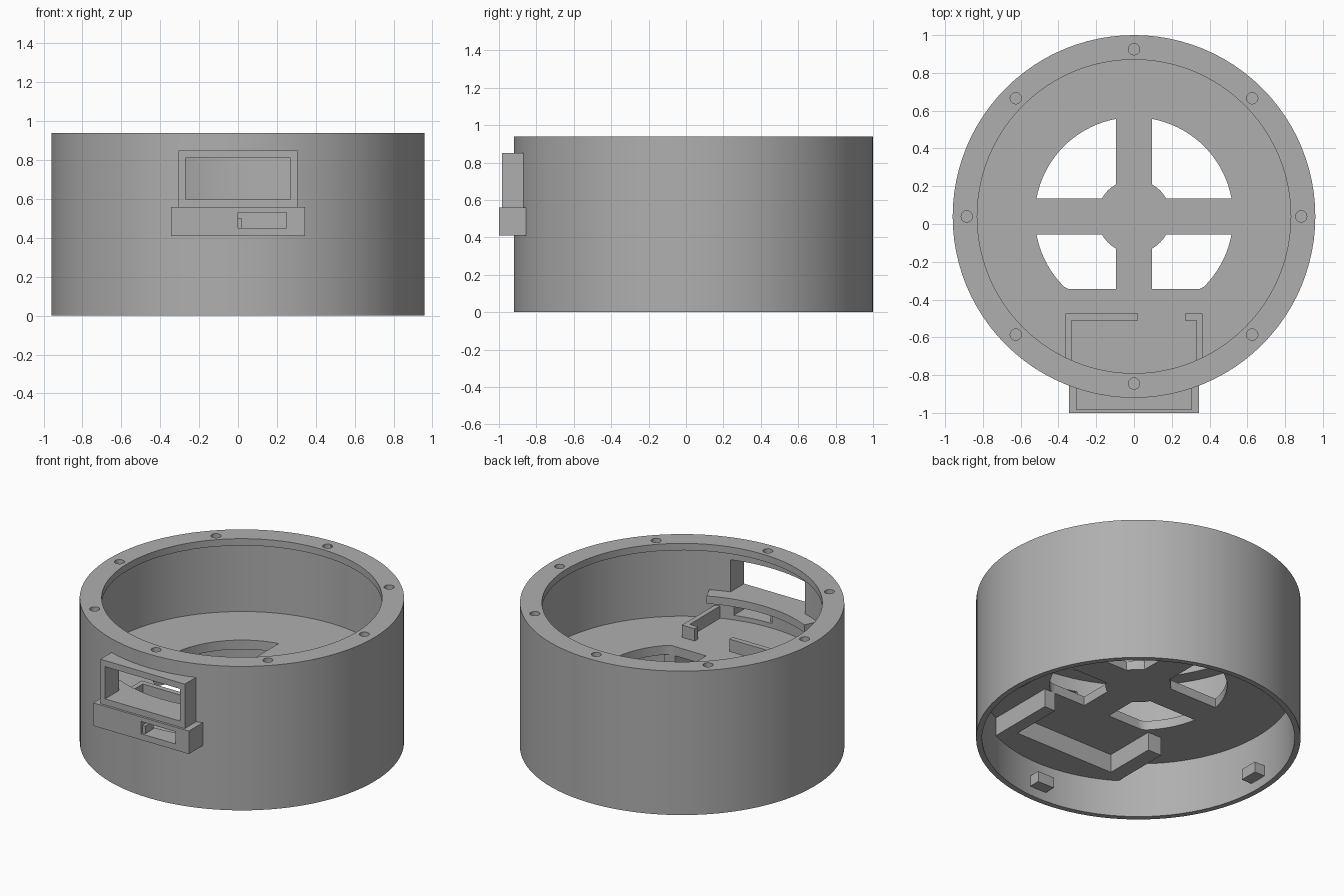
import bpy, bmesh
from math import sin, cos, pi, asin, radians

if "Cube" in bpy.data.objects:
    bpy.data.objects.remove(bpy.data.objects["Cube"])

CY = 0.04            # y of the housing axis
SEG = 96
OUTER, INNER, LIP = 0.96, 0.925, 0.83
HEIGHT = 0.94
FLOOR_LOW, FLOOR_TOP = 0.36, 0.42

grey = bpy.data.materials.new("plain grey")
grey.use_nodes = True
grey.diffuse_color = (0.43, 0.43, 0.43, 1)
grey.node_tree.nodes["Principled BSDF"].inputs["Base Color"].default_value = grey.diffuse_color


def finish(name, bm):
    bmesh.ops.recalc_face_normals(bm, faces=bm.faces)
    mesh = bpy.data.meshes.new(name)
    bm.to_mesh(mesh)
    bm.free()
    mesh.materials.append(grey)
    obj = bpy.data.objects.new(name, mesh)
    bpy.context.collection.objects.link(obj)
    return obj


def prism(name, points, z0, z1):
    """Extrude a flat outline from z0 to z1."""
    bm = bmesh.new()
    face = bm.faces.new([bm.verts.new((x, y, z0)) for x, y in points])
    top = bmesh.ops.extrude_face_region(bm, geom=[face])["geom"]
    for v in top:
        if isinstance(v, bmesh.types.BMVert):
            v.co.z = z1
    return finish(name, bm)


def box(name, x0, x1, y0, y1, z0, z1):
    return prism(name, [(x0, y0), (x1, y0), (x1, y1), (x0, y1)], z0, z1)


def arc(r, a0, a1, n):
    return [(r * cos(a0 + (a1 - a0) * i / n), CY + r * sin(a0 + (a1 - a0) * i / n))
            for i in range(n + 1)]


def disc(name, r, z0, z1, n=SEG):
    return prism(name, arc(r, 0, 2 * pi * (n - 1) / n, n - 1), z0, z1)


def lathe(name, profile):
    """Spin a closed (radius, z) profile about the housing axis."""
    bm = bmesh.new()
    rings = [[bm.verts.new((r * cos(2 * pi * i / SEG), CY + r * sin(2 * pi * i / SEG), z))
              for r, z in profile] for i in range(SEG)]
    k = len(profile)
    for i in range(SEG):
        a, b = rings[i], rings[(i + 1) % SEG]
        for j in range(k):
            bm.faces.new((a[j], b[j], b[(j + 1) % k], a[(j + 1) % k]))
    return finish(name, bm)


def boolean(obj, tool, operation="DIFFERENCE"):
    bpy.ops.object.select_all(action="DESELECT")
    bpy.context.view_layer.objects.active = obj
    obj.select_set(True)
    mod = obj.modifiers.new("cut", "BOOLEAN")
    mod.operation, mod.solver, mod.object = operation, "EXACT", tool
    bpy.ops.object.modifier_apply(modifier=mod.name)
    bpy.data.objects.remove(tool)


def window_cutter():
    return box("window_cutter", -0.27, 0.27, -1.2, -0.6, 0.60, 0.81)


def slot_cutter():
    return box("slot_cutter", 0.0, 0.25, -1.2, -0.6, 0.45, 0.53)


parts = []

# Round housing wall with an inward lip along the top
shell = lathe("housing_wall", [(OUTER, 0), (OUTER, HEIGHT), (LIP, HEIGHT),
                               (LIP, 0.895), (INNER, 0.895), (INNER, 0)])
for i in range(8):
    a = i * pi / 4
    hole = disc("screw_hole", 0.03, 0.85, 1.0, 20)
    hole.location = (0.885 * cos(a), 0.885 * sin(a), 0)
    bpy.context.view_layer.update()
    boolean(shell, hole)
boolean(shell, window_cutter())
boolean(shell, slot_cutter())
parts.append(shell)

# Floor with four sector openings around a hub and cross bars
floor = disc("floor", 0.94, FLOOR_LOW, FLOOR_TOP)
R_OUT, R_HUB, BAR = 0.525, 0.195, 0.095
a_out, a_hub = asin(BAR / R_OUT), asin(BAR / R_HUB)
for q in range(4):
    t = q * pi / 2
    outline = (arc(R_OUT, t + a_out, t + pi / 2 - a_out, 18)
               + arc(R_HUB, t + pi / 2 - a_hub, t + a_hub, 4))
    outline = [(x, max(y, -0.345)) for x, y in outline]
    boolean(floor, prism("sector_cutter", outline, 0.1, 0.6))
parts.append(floor)

# Thick block under the front of the floor, with an open pocket
block = box("underside_block", -0.50, 0.40, -1.0, -0.345, 0.24, FLOOR_LOW + 0.01)
boolean(block, disc("round_trim", 0.94, 0, 1), "INTERSECT")
boolean(block, box("pocket_cutter", -0.40, 0.32, -0.69, -0.2, 0.1, FLOOR_LOW))
parts.append(block)

# Window frame and connector box on the outside of the front
frame = box("window_frame", -0.305, 0.305, -0.985, -0.7, 0.55, 0.85)
boolean(frame, disc("round_trim", 0.945, 0, 1))
boolean(frame, window_cutter())
parts.append(frame)

port = box("connector_box", -0.345, 0.345, -1.0, -0.7, 0.41, 0.56)
boolean(port, disc("round_trim", 0.945, 0, 1))
boolean(port, slot_cutter())
parts.append(port)
parts.append(box("slot_key", 0.0, 0.02, -0.985, -0.9, 0.45, 0.50))

# Sill under the window on the inside
a = radians(25)
sill = prism("window_sill", arc(0.94, -pi / 2 - a, -pi / 2 + a, 16)
             + arc(LIP + 0.005, -pi / 2 + a, -pi / 2 - a, 16), 0.55, 0.60)
parts.append(sill)

# Low retaining walls standing on the floor
for side, inner in ((-1, 0.02), (1, 0.27)):
    x_out, x_in = side * 0.363, side * 0.33
    outline = [(x_out, -0.83), (x_out, -0.475), (inner, -0.475),
               (inner, -0.51), (x_in, -0.51), (x_in, -0.83)]
    parts.append(prism("retaining_wall", outline, FLOOR_TOP - 0.01, 0.50))

# Four small tabs inside the bottom edge
for i in range(4):
    tab = box("bottom_tab", 0.85, 0.94, -0.06, 0.06, 0.06, 0.13)
    tab.rotation_euler.z = i * pi / 2
    tab.location.y = CY
    parts.append(tab)

# Smooth the curved walls, keep the edges sharp
bpy.ops.object.select_all(action="DESELECT")
for obj in parts:
    obj.select_set(True)
bpy.context.view_layer.objects.active = shell
bpy.ops.object.shade_smooth_by_angle(angle=radians(30))
